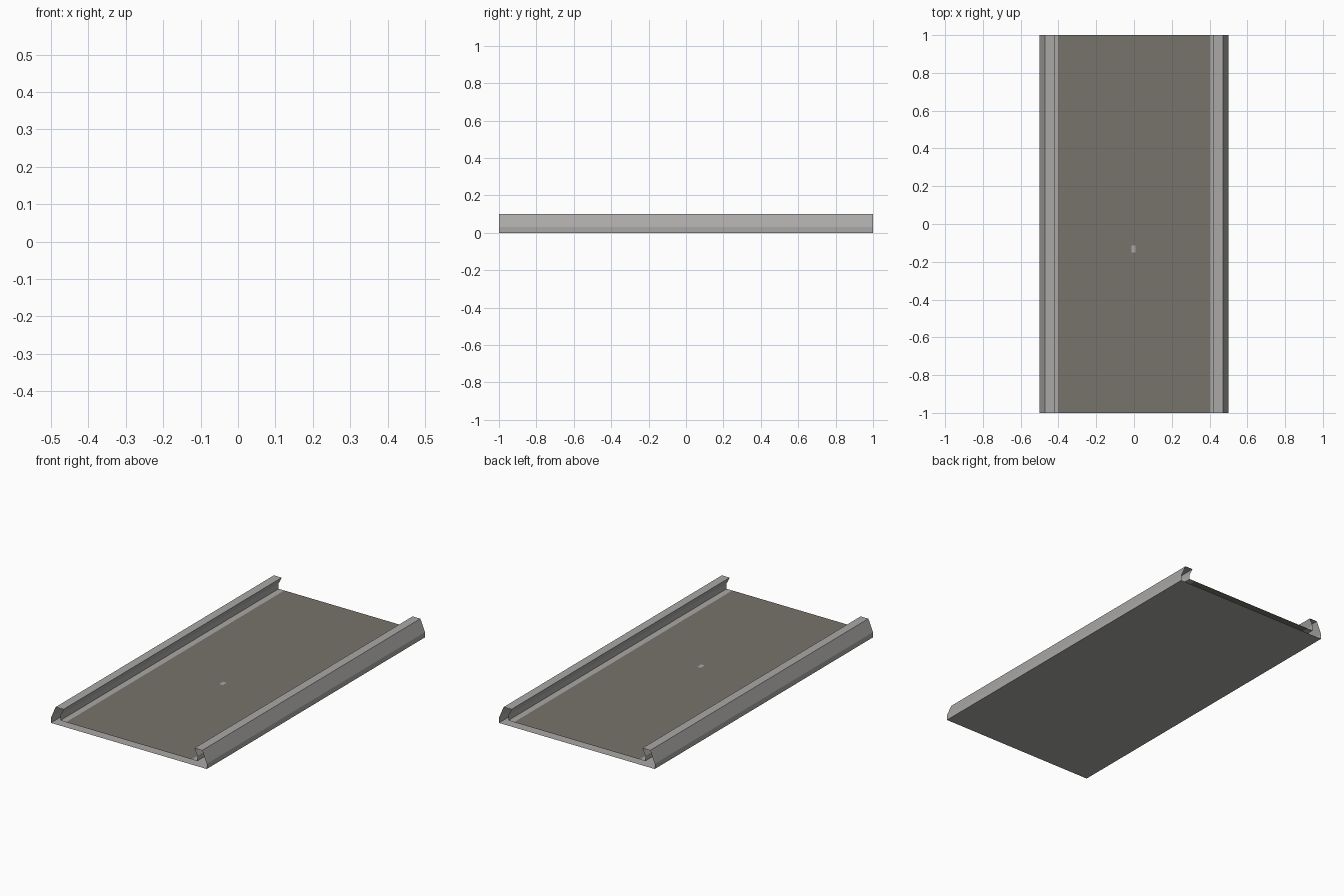
import bpy, bmesh

if "Cube" in bpy.data.objects:
    bpy.data.objects.remove(bpy.data.objects["Cube"])


def material(name, rgb):
    m = bpy.data.materials.new(name)
    m.diffuse_color = (*rgb, 1.0)
    m.use_nodes = True
    m.node_tree.nodes["Principled BSDF"].inputs["Base Color"].default_value = m.diffuse_color
    return m


grey = material("light concrete grey", (0.40, 0.395, 0.385))
brown = material("worn brown grey", (0.185, 0.175, 0.145))

# Right half of the cross-section (x, z), from the bottom corner to the floor edge
half = [(0.50, 0.0), (0.50, 0.03), (0.47, 0.10), (0.42, 0.10),
        (0.44, 0.06), (0.44, 0.03), (0.403, 0.03)]
profile = half + [(-x, z) for x, z in reversed(half)]

# Channel shell: closed section swept along y, left open at both ends
bm = bmesh.new()
front = [bm.verts.new((x, -1, z)) for x, z in profile]
back = [bm.verts.new((x, 1, z)) for x, z in profile]
n = len(profile)
for i in range(n):
    j = (i + 1) % n
    f = bm.faces.new((front[i], back[i], back[j], front[j]))
    # The wide middle floor strip is brown, everything else grey
    c = f.calc_center_median()
    f.material_index = 1 if abs(c.x) < 0.01 and c.z > 0.01 else 0
mesh = bpy.data.meshes.new("channel_with_rails")
bm.to_mesh(mesh)
bm.free()
mesh.materials.append(grey)
mesh.materials.append(brown)
channel = bpy.data.objects.new("channel_with_rails", mesh)
bpy.context.collection.objects.link(channel)

# Small pale worn spot on the floor
bpy.ops.mesh.primitive_plane_add(size=1, location=(-0.003, -0.133, 0.031))
spot = bpy.context.object
spot.name = "floor_spot"
spot.scale = (0.022, 0.036, 1)
spot.data.materials.append(grey)
